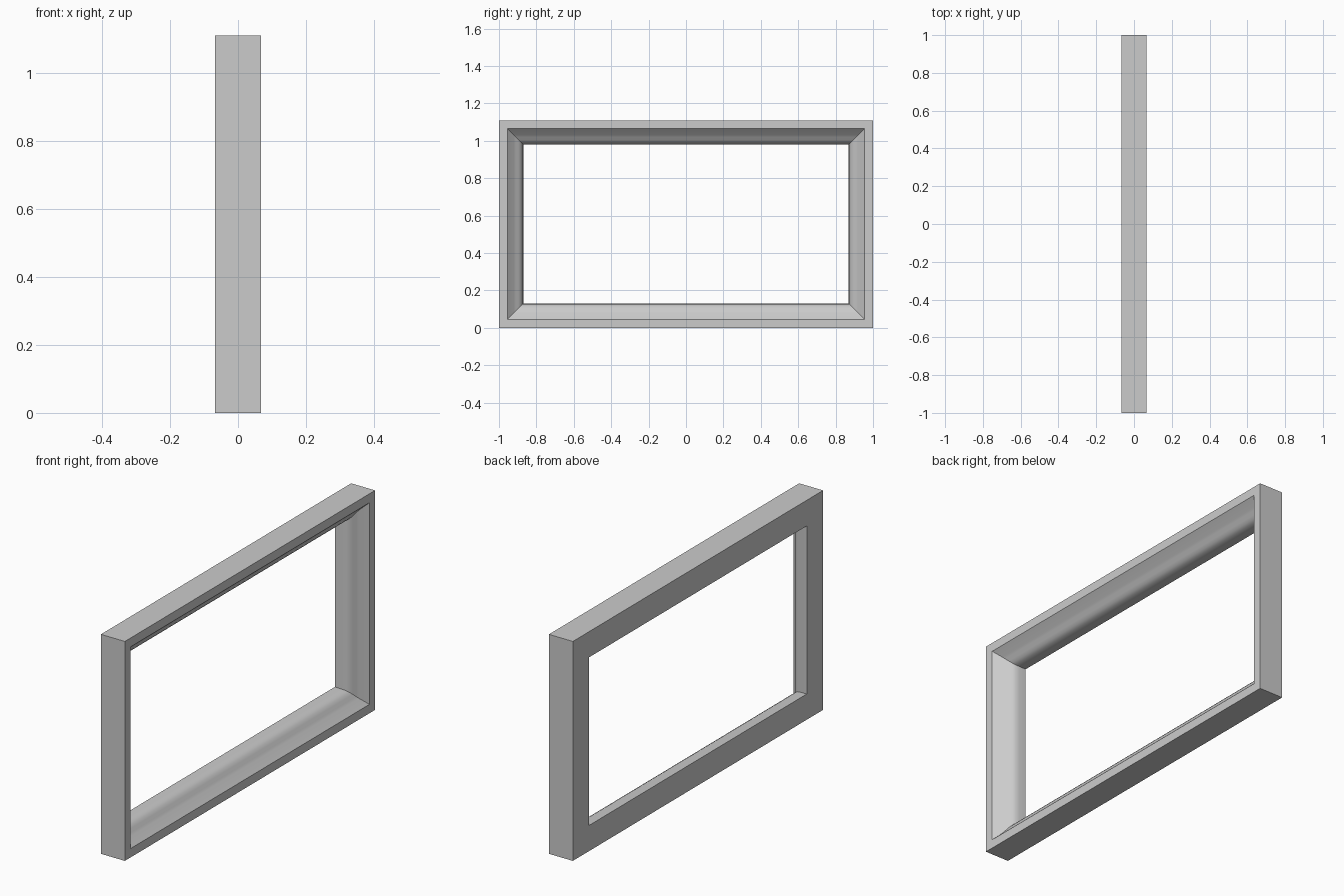
import bpy, bmesh, math

if "Cube" in bpy.data.objects:
    bpy.data.objects.remove(bpy.data.objects["Cube"])

W, H, T = 1.0, 1.11, 0.067   # half width, height, half thickness

# Moulding cross-section: (x position, inset from the outer edge)
profile = [(-T, 0), (T, 0), (T, 0.045), (0.032, 0.079), (0.024, 0.09),
           (0.015, 0.104), (0.004, 0.116), (-0.01, 0.124),
           (-0.03, 0.128), (-T, 0.13)]

bm = bmesh.new()


def ring(x, i):
    """Rectangle of vertices inset from the frame's outer edge."""
    corners = [(-W + i, i), (W - i, i), (W - i, H - i), (-W + i, H - i)]
    return [bm.verts.new((x, y, z)) for y, z in corners]


# Sweep the moulding around the rectangle with mitred corners
rings = [ring(x, i) for x, i in profile]
for a, b in zip(rings, rings[1:] + rings[:1]):
    for k in range(4):
        n = (k + 1) % 4
        bm.faces.new((a[k], a[n], b[n], b[k]))
bmesh.ops.recalc_face_normals(bm, faces=bm.faces)

mesh = bpy.data.meshes.new("picture_frame")
bm.to_mesh(mesh)
bm.free()
frame = bpy.data.objects.new("picture_frame", mesh)
bpy.context.collection.objects.link(frame)

# Smooth moulding, crisp mitres and outer edges
bpy.context.view_layer.objects.active = frame
frame.select_set(True)
bpy.ops.object.shade_smooth_by_angle(angle=math.radians(30))
